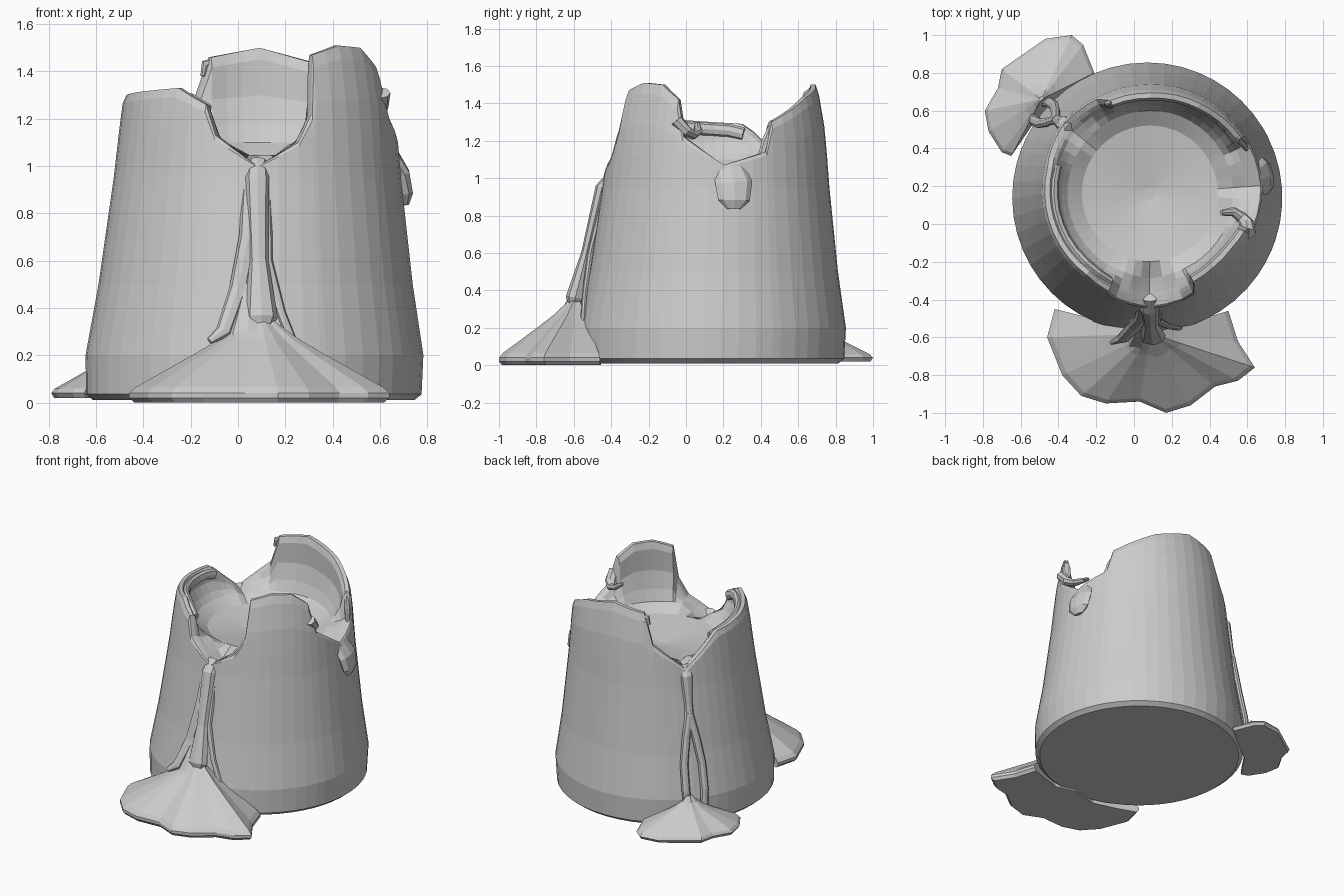
import bpy, bmesh
from math import sin, cos, radians, tau
from mathutils import Vector

if "Cube" in bpy.data.objects:
    bpy.data.objects.remove(bpy.data.objects["Cube"])

# Wax body: (height, radius) profile and (angle, rim height) keys
PROFILE = [(.01, .68), (.035, .71), (.2, .715), (.5, .665), (.95, .608), (1.25, .578), (1.52, .525)]
RIM = [(-90, 1), (-73, 1.1), (-67, 1.22), (-65, 1.47), (-50, 1.51), (-35, 1.5), (-23, 1.42), (-18, 1.22),
       (4, 1.07), (27, 1.14), (31, 1.3), (61, 1.43), (90, 1.5), (114, 1.46), (120, 1.25), (141, 1.08),
       (160, 1.25), (166, 1.29), (232, 1.33), (247, 1.26), (252, 1.13), (270, 1)]


def lerp(table, x):
    for (a, u), (b, v) in zip(table, table[1:]):
        if x <= b:
            return u + (v - u) * max(0, (x - a) / (b - a))
    return table[-1][1]


def polar(angle, r, z):
    a = radians(angle)
    return Vector((.067 + .016 * z + r * cos(a), .135 + .025 * z + r * sin(a), z))


def on_wall(angle, z, out=0):
    return polar(angle, lerp(PROFILE, z) + out, z)


def loft(name, rings):
    """Bridge equal-length closed rings of points into one capped mesh."""
    bm = bmesh.new()
    rows = [[bm.verts.new(p) for p in ring] for ring in rings]
    n = len(rows[0])
    for a, b in zip(rows, rows[1:]):
        for i in range(n):
            j = (i + 1) % n
            bm.faces.new((a[i], a[j], b[j], b[i]))
    bm.faces.new(rows[0][::-1])
    bm.faces.new(rows[-1])
    bmesh.ops.recalc_face_normals(bm, faces=bm.faces)
    me = bpy.data.meshes.new(name)
    bm.to_mesh(me)
    bm.free()
    bpy.context.collection.objects.link(bpy.data.objects.new(name, me))


def stream(name, path, flat=.7, up=None, sides=8):
    """Tapered wax strand over the wall; path holds (angle, height, offset, radius)."""
    pts = [on_wall(*p[:3]) for p in path]
    rings = []
    for i, p in enumerate(pts):
        d = (pts[min(i + 1, len(pts) - 1)] - pts[max(i - 1, 0)]).normalized()
        ref = up or polar(path[i][0], 1, 0) - polar(0, 0, 0)
        n = (ref - d * ref.dot(d)).normalized()
        s, r = d.cross(n), path[i][3]
        rings.append([p + s * r * cos(tau * k / sides) + n * r * flat * sin(tau * k / sides)
                      for k in range(sides)])
    loft(name, rings)


# Candle body with ragged rim, thin wall and hollow pool
angles = []
for (a, _), (b, _) in zip(RIM, RIM[1:]):
    steps = max(1, round((b - a) / 7))
    angles += [a + (b - a) * k / steps for k in range(steps)]


def wall_ring(f, low, inset):
    """Ring at fraction f between a low level and the ragged rim."""
    ring = []
    for a in angles:
        h = lerp(RIM, a)
        base = min(low, h - .01)
        ring.append(on_wall(a, base + (h - base) * f, -inset))
    return ring


rings = [[on_wall(a, z) for a in angles] for z, _ in PROFILE[:3]]
rings += [[on_wall(a, .2 + .15 * k) for a in angles] for k in range(1, 6)]
rings += [wall_ring(f, .95, 0) for f in (.3, .6, .9)]
rings += [wall_ring(1, .95, inset) for inset in (.008, .035)]
rings += [wall_ring(f, 1.1, .055 + .1 * (1 - f) ** 2) for f in (.88, .5, .2, 0)]
rings += [[polar(a, r, .99 + .16 * r) for a in angles] for r in (.36, .24, .12, .03)]
loft("candle_body", rings)


# Puddles: outline shrunk towards a raised peak
def puddle(name, outline, cx, cy, height, lift):
    def ring(s, z):
        return [(cx + (x - cx) * s, cy + (y - cy) * s, z) for x, y in outline]
    loft(name, [ring(.96, lift), ring(1, lift + .02), ring(1, .04)]
         + [ring(s, .05 + height * (1 - s) + .06 * (1 - s) ** 8) for s in (.95, .75, .5, .3, .15, .05)])


puddle("front_puddle",
       [(-.42, -.45), (-.46, -.6), (-.38, -.8), (-.28, -.91), (-.15, -.95), (.03, -.94), (.17, -1),
        (.3, -.96), (.43, -.86), (.55, -.83), (.64, -.76), (.55, -.62), (.5, -.46), (.38, -.5),
        (.25, -.54), (.1, -.5), (-.1, -.55), (-.28, -.5)],
       .09, -.58, .31, 0)
puddle("back_puddle",
       [(-.33, 1), (-.47, .98), (-.7, .82), (-.72, .72), (-.79, .6), (-.77, .49), (-.7, .38), (-.65, .36),
        (-.52, .55), (-.38, .66), (-.21, .8), (-.27, .95)],
       -.49, .66, .17, .02)

# Wax running from the front spout
stream("front_stream_left", [(-93, 1, -.03, .03), (-93, .7, .01, .04), (-96, .48, .02, .04),
                             (-100, .3, .06, .035), (-104, .26, .09, .015)])
stream("front_drip", [(-90, 1.02, -.05, .04), (-90, .95, 0, .05), (-89, .6, .03, .04),
                      (-88, .36, .05, .07), (-88, .27, .045, .025)])
stream("front_stream_right", [(-87, 1, -.03, .028), (-86, .6, .01, .024), (-81, .38, .01, .02),
                              (-74, .16, .01, .02)])
stream("front_trunk", [(-92, .6, 0, .03), (-92, .42, .02, .05), (-92, .25, .05, .1)])

# Wax running from the back spout, splitting in two strands
stream("back_stream", [(141, 1.09, -.05, .04), (141, 1.03, -.01, .045), (141, .85, 0, .028), (141, .68, 0, .035)])
for side, sign in (("left", -1), ("right", 1)):
    stream("back_strand_" + side, [(141 + sign * spread, .78 - .17 * k, .005 + .006 * k, .028)
                                   for k, spread in enumerate((0, 3, 5, 5, 4))])

# Short drip below the right notch
stream("right_drip", [(7, 1.06, -.03, .08), (9, .97, .01, .1), (9, .88, .02, .085), (9, .835, .015, .035)], .35)

# Curled lips on the broken rim
stream("right_curl", [(-23, 1.31, -.01, .045), (-18, 1.25, -.04, .04), (-15, 1.23, -.08, .03),
                      (-13, 1.25, -.13, .025), (-16, 1.29, -.18, .015)], .8, Vector((0, 0, 1)))
stream("back_right_hook", [(34, 1.3, -.03, .02), (29, 1.2, -.03, .03), (25, 1.11, -.03, .02)])
stream("left_lip", [(a, lerp(RIM, a) - .04, -.065, .035) for a in range(164, 246, 9)])
stream("back_lip", [(117, 1.38, -.03, .012), (116, 1.43, -.02, .02), (110, 1.45, -.02, .012)])
